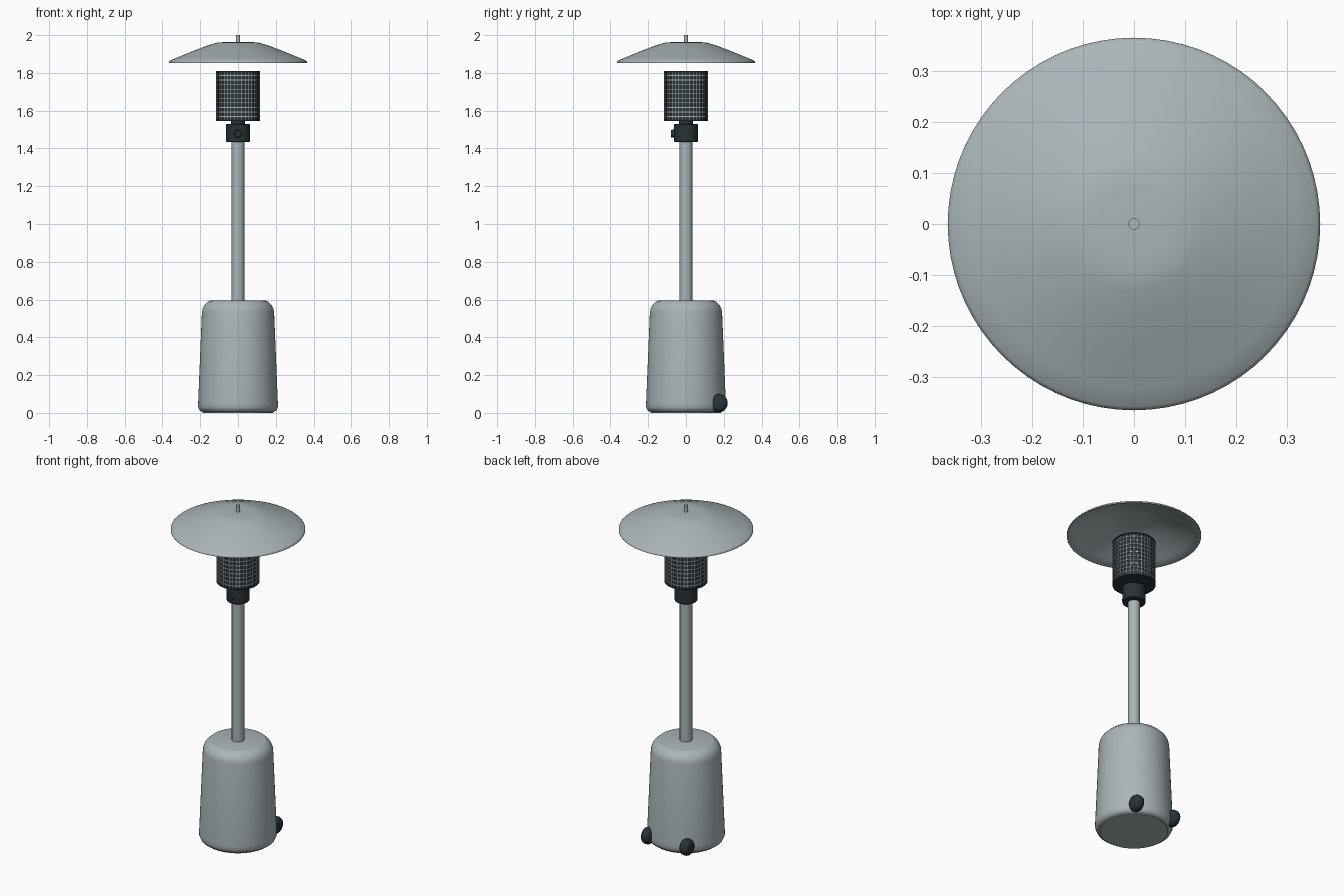
import bpy, math
from mathutils import Matrix

if "Cube" in bpy.data.objects:
    bpy.data.objects.remove(bpy.data.objects["Cube"])


def material(name, rgb):
    m = bpy.data.materials.new(name)
    m.diffuse_color = (*rgb, 1)
    m.use_nodes = True
    m.node_tree.nodes["Principled BSDF"].inputs["Base Color"].default_value = m.diffuse_color
    return m


STEEL = material("brushed steel", (0.40, 0.46, 0.48))
DARK = material("dark slate", (0.022, 0.032, 0.038))


def lathe(name, profile, mat, segs=48, matrix=None, angle=35):
    """Spin a (radius, height) profile around z; radius 0 makes a pole."""
    verts, faces, rings = [], [], []
    for r, z in profile:
        n = 1 if r == 0 else segs
        rings.append((len(verts), n))
        for i in range(n):
            a = 2 * math.pi * i / segs
            verts.append((r * math.cos(a), r * math.sin(a), z))
    for (a, na), (b, nb) in zip(rings, rings[1:]):
        for i in range(segs):
            j = (i + 1) % segs
            ring = [a + i % na, a + j % na, b + j % nb, b + i % nb]
            faces.append(list(dict.fromkeys(ring)))
    mesh = bpy.data.meshes.new(name)
    mesh.from_pydata(verts, [], faces)
    mesh.materials.append(mat)
    if matrix:
        mesh.transform(matrix)
    ob = bpy.data.objects.new(name, mesh)
    bpy.context.collection.objects.link(ob)
    bpy.ops.object.select_all(action='DESELECT')
    bpy.context.view_layer.objects.active = ob
    ob.select_set(True)
    bpy.ops.object.shade_smooth_by_angle(angle=math.radians(angle))
    return ob


def rod(name, r, z0, z1, mat, segs=32, matrix=None):
    return lathe(name, [(0, z0), (r, z0), (r, z1), (0, z1)], mat, segs, matrix)


# Tapered base housing with rounded shoulder
lathe("base_housing", [(0, 0.005), (0.188, 0.005), (0.203, 0.012), (0.211, 0.03),
                       (0.211, 0.05), (0.191, 0.535), (0.187, 0.553), (0.178, 0.57),
                       (0.155, 0.592), (0.145, 0.595), (0, 0.595)], STEEL, 64, angle=50)

# Pole, control collar and neck
rod("pole", 0.034, 0.59, 1.44, STEEL)
lathe("control_collar", [(0, 1.433), (0.06, 1.433), (0.063, 1.437), (0.063, 1.526),
                         (0.06, 1.53), (0, 1.53)], DARK)
rod("neck", 0.036, 1.52, 1.55, DARK)

# Control knob on the front of the collar
to_front = Matrix.Translation((0, 0, 1.478)) @ Matrix.Rotation(math.pi / 2, 4, 'X')
lathe("control_knob", [(0, 0.05), (0.021, 0.05), (0.021, 0.075), (0.018, 0.08),
                       (0, 0.08)], DARK, 20, to_front)

# Burner core with its end rims
R, Z0, Z1 = 0.114, 1.545, 1.81
rod("burner_core", 0.112, Z0 + 0.003, Z1 - 0.003, DARK, 48)
for name, z in (("lower_rim", Z0), ("upper_rim", Z1 - 0.008)):
    rod(name, 0.117, z, z + 0.008, DARK, 48)

# Wire grille: horizontal hoops and vertical wires
ROWS, COLS, W = 11, 36, 0.002
for i in range(1, ROWS):
    z = Z0 + (Z1 - Z0) * i / ROWS
    lathe("grille_hoop", [(R - W, z - W), (R + W, z - W), (R + W, z + W),
                          (R - W, z + W)], STEEL, 48)
for i in range(COLS):
    a = 2 * math.pi * i / COLS
    place = Matrix.Rotation(a, 4, 'Z') @ Matrix.Translation((R, 0, 0))
    rod("grille_wire", W, Z0 + 0.004, Z1 - 0.004, STEEL, 6, place)

# Thin domed reflector hood, outside then underside
outer = [(0, 1.963), (0.07, 1.963), (0.105, 1.961), (0.132, 1.954), (0.18, 1.938),
         (0.25, 1.911), (0.32, 1.882), (0.358, 1.866), (0.365, 1.86), (0.365, 1.853)]
inner = [(0.36, 1.852), (0.318, 1.874), (0.25, 1.903), (0.18, 1.93), (0.13, 1.946),
         (0.10, 1.953), (0, 1.955)]
lathe("reflector_hood", (outer + inner)[::-1], STEEL, 72, angle=50)
rod("finial", 0.011, 1.955, 2.0, STEEL, 20)

# Rear wheels on a sideways axle
wheel = [(0, -0.028), (0.03, -0.028), (0.042, -0.02), (0.048, -0.008),
         (0.048, 0.008), (0.042, 0.02), (0.03, 0.028), (0, 0.028)]
for name, side in (("right_wheel", 1), ("left_wheel", -1)):
    place = Matrix.Translation((side * 0.128, 0.173, 0.052)) @ Matrix.Rotation(math.pi / 2, 4, 'Y')
    lathe(name, wheel, DARK, 24, place)

# Low foot plate
rod("foot_plate", 0.186, 0, 0.006, STEEL, 64)
